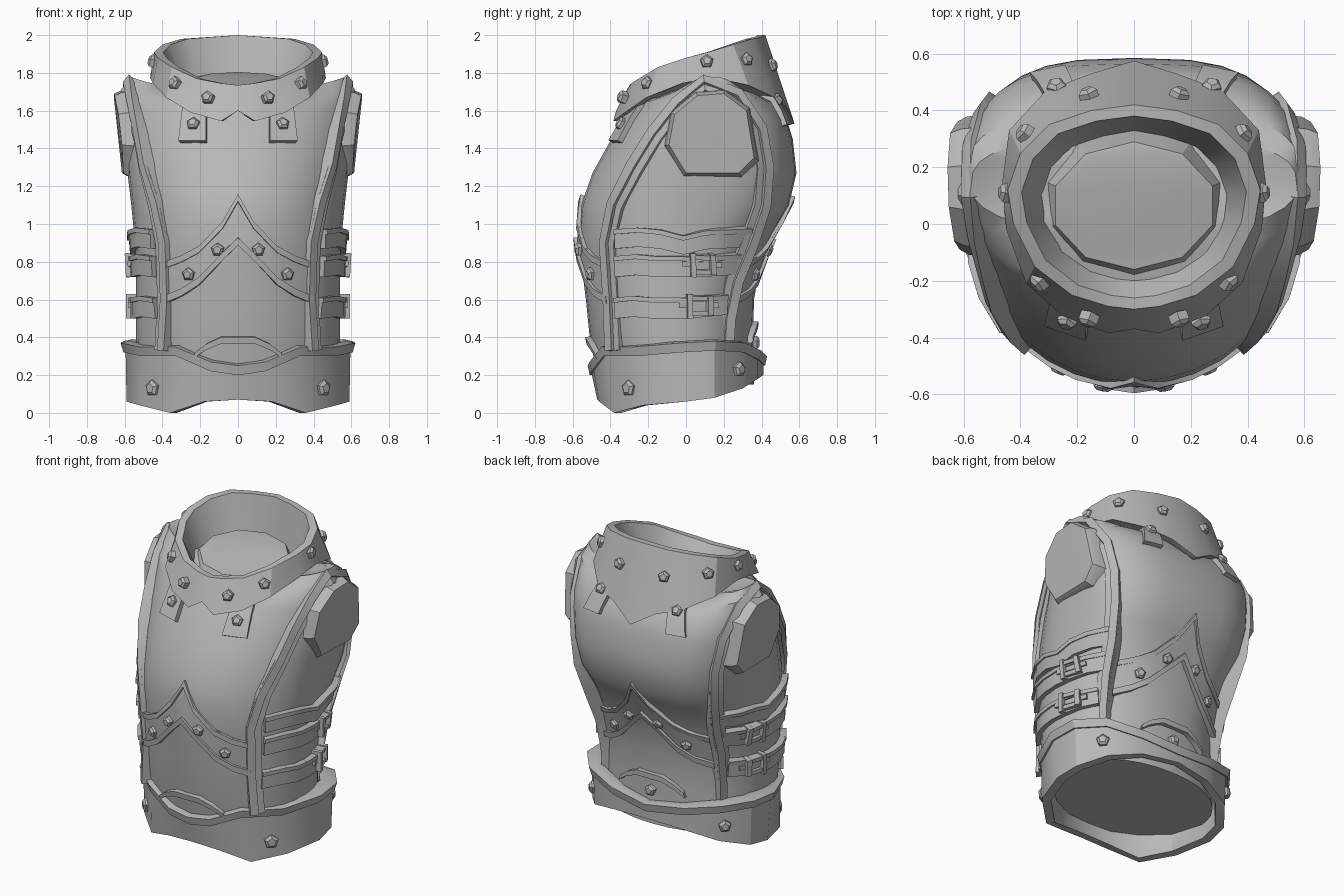
import bpy, bmesh, math
from mathutils import Vector as V

if "Cube" in bpy.data.objects:
    bpy.data.objects.remove(bpy.data.objects["Cube"])

steel = bpy.data.materials.new("grey_steel")
steel.diffuse_color = (0.48, 0.48, 0.48, 1)
steel.use_nodes = True
steel.node_tree.nodes["Principled BSDF"].inputs["Base Color"].default_value = steel.diffuse_color

# torso profile: height, half width, front y, back y
PROFILE = [(.15, .53, -.46, .36), (.4, .54, -.51, .355), (.6, .54, -.53, .36), (.8, .54, -.555, .395),
           (.95, .55, -.568, .46), (1.1, .565, -.555, .545), (1.27, .585, -.495, .585), (1.45, .6, -.395, .565),
           (1.55, .6, -.33, .535), (1.65, .6, -.25, .465), (1.72, .6, -.15, .4), (1.78, .575, -.05, .3)]


def prof(z):
    z = min(max(z, .15), 1.78)
    for a, b in zip(PROFILE, PROFILE[1:]):
        if z <= b[0]:
            t = (z - a[0]) / (b[0] - a[0])
            w, f, k = [a[i] + (b[i] - a[i]) * t for i in (1, 2, 3)]
            return w, (f + k) / 2, (k - f) / 2


def power(z, back):
    """Squareness of the cross-section, the upper back is the boxiest."""
    return 2.2 + .8 * min(1, max(0, (z - .6) / .5)) if back else 2


def on_front(x, z, s=-1):
    """Torso point at x, z; s is -1 for the front, 1 for the back."""
    w, c, r = prof(z)
    n = power(z, s > 0)
    return V((x, c + s * r * max(0.01, 1 - abs(x / w) ** n) ** (1 / n), z))


def on_side(y, z, s):
    w, c, r = prof(z)
    n = power(z, y > c)
    return V((s * w * max(0.01, 1 - abs((y - c) / r) ** n) ** (1 / n), y, z))


def normal(p):
    def f(q):
        w, c, r = prof(q.z)
        n = power(q.z, p.y > c)
        return abs(q.x / w) ** n + abs((q.y - c) / r) ** n
    e = .03
    return V([f(p + d) - f(p - d) for d in (V((e, 0, 0)), V((0, e, 0)), V((0, 0, e)))]).normalized()


def loft(name, sections, cyclic=False, caps=True):
    """Skin a list of closed sections."""
    bm = bmesh.new()
    rows = [[bm.verts.new(p) for p in s] for s in sections]
    n = len(rows[0])
    for a, b in zip(rows, rows[1:] + rows[:1] if cyclic else rows[1:]):
        for i in range(n):
            bm.faces.new((a[i], a[(i + 1) % n], b[(i + 1) % n], b[i]))
    if caps and not cyclic:
        bm.faces.new(rows[0])
        bm.faces.new(rows[-1])
    bmesh.ops.recalc_face_normals(bm, faces=bm.faces)
    me = bpy.data.meshes.new(name)
    bm.to_mesh(me)
    bm.free()
    me.materials.append(steel)
    ob = bpy.data.objects.new(name, me)
    bpy.context.collection.objects.link(ob)
    return ob


def band(name, low, high, t):
    """Raised strip between two lines on the torso."""
    secs = []
    for a, b in zip(low, high):
        na, nb = normal(a), normal(b)
        secs.append([a - na * .03, a + na * t, b + nb * t, b - nb * .03])
    return loft(name, secs)


def stud(p, n, r=.036):
    """Five-sided rivet."""
    n = n.normalized()
    u = n.cross(V((0, 0, 1))).normalized()
    v = u.cross(n)
    loft("rivet", [[p + n * h + (u * math.sin(a) + v * math.cos(a)) * r * k
                    for a in (i * math.tau / 5 for i in range(5))]
                   for h, k in ((-.02, 1), (.012, 1), (.025, .6))])


def mirror(half):
    """Full loop from a half loop running front centre to back centre."""
    return [V(p) for p in half] + [V((-x, y, z)) for x, y, z in half[-2:0:-1]]


def scaled(ring, k, dz=0, cy=.06):
    return [V((p.x * k, cy + (p.y - cy) * k, p.z + dz)) for p in ring]


# torso shell, shoulders saddle down towards the neck
rings = []
for z in [.15, .4, .6, .75, .85, .95, 1.03, 1.1, 1.18, 1.27, 1.36, 1.45, 1.5, 1.55, 1.6, 1.65, 1.72, 1.78]:
    w, c, r = prof(z)
    drop = max(0, z - 1.66) * .8
    ring = []
    for i in range(32):
        a = i * math.tau / 32
        sn, cs = math.sin(a), -math.cos(a)
        k = 2 / power(z, cs > 0)
        ring.append(V((w * math.copysign(abs(sn) ** k, sn), c + r * math.copysign(abs(cs) ** k, cs),
                       z - drop * cs * cs)))
    rings.append(ring)
rings.append([V((p.x * .75, .13 + (p.y - .13) * .8, min(p.z, 1.71))) for p in rings[-1]])
loft("torso", rings)


# neck stump
def oval(w, d, z, tilt):
    return [V((w * math.sin(a), .065 - d * math.cos(a), z - tilt * math.cos(a)))
            for a in (i * math.tau / 10 for i in range(10))]


loft("neck", [oval(.36, .3, 1.6, .04), oval(.29, .225, 1.75, .05), oval(.25, .19, 1.755, .05)])

# collar
low = mirror([(0, -.37, 1.6), (.09, -.385, 1.545), (.25, -.325, 1.59), (.38, -.21, 1.67), (.45, -.02, 1.745),
              (.465, .14, 1.775), (.44, .33, 1.735), (.31, .47, 1.67), (.15, .53, 1.62), (0, .575, 1.53)])
top = mirror([(0, -.3, 1.735), (.09, -.29, 1.745), (.22, -.25, 1.77), (.35, -.15, 1.83), (.425, 0, 1.88),
              (.445, .12, 1.91), (.4, .25, 1.95), (.3, .35, 1.98), (.15, .4, 1.99), (0, .42, 2)])
loft("collar", [scaled(low, .9), low, top, scaled(top, .89),
                [V((p.x * .7, .06 + (p.y - .06) * .72, 1.66)) for p in top]], cyclic=True)
for x, y, z in [(.16, -.335, 1.67), (.335, -.205, 1.745), (.45, .11, 1.86), (.385, .32, 1.87), (.16, .455, 1.84)]:
    for s in (1, -1):
        stud(V((s * x, y, z)), V((s * x, (y - .06) * 1.1, .12)))

# waist belt with flared lip
blow = mirror([(0, -.47, .07), (.18, -.46, .06), (.36, -.38, .0), (.52, -.23, .04), (.59, 0, .06),
               (.57, .15, .08), (.45, .3, .13), (.25, .38, .18), (0, .41, .2)])
btop = mirror([(0, -.5, .21), (.14, -.49, .23), (.32, -.43, .31), (.5, -.26, .31), (.595, -.03, .33),
               (.58, .15, .34), (.46, .3, .33), (.25, .38, .29), (0, .41, .26)])
loft("belt", [scaled(blow, .88, .15, 0), scaled(blow, .9, 0, 0), blow, btop, scaled(btop, .88, 0, 0)], cyclic=True)
loft("belt_lip", [scaled(btop, .87, 0, -.03), scaled(btop, 1.02, -.01, -.03), scaled(btop, 1.045, .04, -.03),
                  scaled(btop, .96, .05, -.03), scaled(btop, .87, .04, -.03)], cyclic=True)
for s in (1, -1):
    stud(V((s * .45, -.3, .13)), V((s * .7, -.7, 0)), .045)
    stud(V((s * .475, .28, .23)), V((s * .7, .7, 0)), .04)
stud(V((0, .365, .37)), V((0, 1, 0)))

# arched loops above the belt, front and back
for s, dz in ((-1, 0), (1, .08)):
    arc = [(-.23, .29), (-.17, .335), (-.09, .37), (.09, .37), (.17, .335), (.23, .29)]
    band("belt_arch", [on_front(x, z + dz, s) for x, z in arc],
         [on_front(x * .95, z + dz + .035, s) for x, z in arc], .03)

# pointed rib bands, front and back
XS = [-.38, -.29, -.2, -.08, 0, .08, .2, .29, .38]
UP = [.8, .835, .885, 1.01, 1.15]
LO = [.6, .64, .7, .83, .91]
for s in (-1, 1):
    def line(zs, dz):
        return [on_front(x, z + dz, s) for x, z in zip(XS, zs + zs[-2::-1])]
    band("rib_band", line(LO, 0), line(UP, 0), .012)
    band("rib_rim_upper", line(UP, -.035), line(UP, 0), .022)
    band("rib_rim_lower", line(LO, -.02), line(LO, .02), .03)
    for x, z in ((.105, .865), (.255, .735)):
        for m in (1, -1):
            p = on_front(m * x, z, s)
            stud(p + normal(p) * .012, normal(p))

# collar tabs, front and back
for m in (1, -1):
    for s, z0, z1, zr, a, b, tilt in ((-1, 1.43, 1.63, 1.515, .165, .305, -.1), (1, 1.52, 1.72, 1.64, .24, .36, -.35)):
        zs = [z0 + (z1 - z0) * i / 3 for i in range(4)]
        band("collar_tab", [on_front(m * (a + (z - z0) * min(0, tilt + .1)), z, s) for z in zs],
             [on_front(m * (b + (z - z0) * tilt), z, s) for z in zs], .028)
        p = on_front(m * ((a + b) / 2 + (zr - z0) * tilt * .7), zr, s)
        stud(p + normal(p) * .028, normal(p))

# armhole trim centre line
PATH = [V(p) for p in [(.4, -.375, .33), (.385, -.385, .6), (.395, -.405, .9), (.435, -.365, 1.1), (.49, -.265, 1.3),
                       (.52, -.16, 1.47), (.555, -.03, 1.63), (.58, .1, 1.735), (.575, .26, 1.67), (.535, .375, 1.5),
                       (.505, .41, 1.3), (.49, .395, 1.1), (.455, .33, .9), (.43, .25, .7), (.415, .21, .5),
                       (.41, .2, .33)]]
STUMP = [(-.09, 1.42), (-.06, 1.58), (.06, 1.68), (.2, 1.69), (.32, 1.6), (.36, 1.35), (.28, 1.27), (0, 1.27)]


def trim(name, s, d0, d1, t):
    secs = []
    for i, p in enumerate(PATH):
        tan = (PATH[min(i + 1, len(PATH) - 1)] - PATH[max(i - 1, 0)]).normalized()
        n = V((p.x, (p.y - .05) * .9, max(0, p.z - 1.35) * 1.3))
        n = (n - tan * n.dot(tan)).normalized()
        w = tan.cross(n)
        secs.append([V((q.x * s, q.y, q.z)) for q in
                     (p + w * d0 - n * .05, p + w * d0 + n * t, p + w * d1 + n * t, p + w * d1 - n * .05)])
    loft(name, secs)


for s in (1, -1):
    trim("armhole_trim", s, -.045, .045, .015)
    trim("armhole_ridge", s, -.045, .005, .035)

    # shoulder stump
    def cut(k, x0, slope):
        return [V((s * (x0 + slope * (z - 1.27) - .08 * max(0, .1 - y)), .14 + (y - .14) * k,
                   1.48 + (z - 1.48) * k)) for y, z in STUMP]
    loft("shoulder_stump", [cut(1.14, .5, .05), cut(1.08, .585, .08), cut(1, .615, .1), cut(.85, .618, .09)])

    # side straps
    for z0, z1, back in ((.87, .97, .33), (.72, .83, .27), (.5, .61, .2)):
        ys = [-.36 + (back + .36) * i / 6 for i in range(7)]
        dip = [.0, .01, .0, -.03 if z0 > .8 else 0, 0, .01, .02]
        band("side_strap", [on_side(y, z0 + d, s) for y, d in zip(ys, dip)],
             [on_side(y, z1 + d, s) for y, d in zip(ys, dip)], .03)
        band("strap_rim", [on_side(y, z1 + d - .025, s) for y, d in zip(ys, dip)],
             [on_side(y, z1 + d, s) for y, d in zip(ys, dip)], .04)

    # buckles: frame of four bars and a tongue
    for y, z in ((.07, .79), (.05, .57)):
        for y0, y1, z0, z1, t in ((-.05, -.025, -.07, .06, .06), (.045, .07, -.055, .055, .06),
                                  (-.05, .07, .025, .05, .055), (-.05, .07, -.055, -.03, .055),
                                  (-.09, .1, -.015, .015, .045)):
            band("buckle", [on_side(y + y0, z + z0, s), on_side(y + y1, z + z0, s)],
                 [on_side(y + y0, z + z1, s), on_side(y + y1, z + z1, s)], t)

# shading
for ob in bpy.data.objects:
    ob.select_set(True)
    bpy.context.view_layer.objects.active = ob
bpy.ops.object.shade_smooth_by_angle(angle=math.radians(30))
